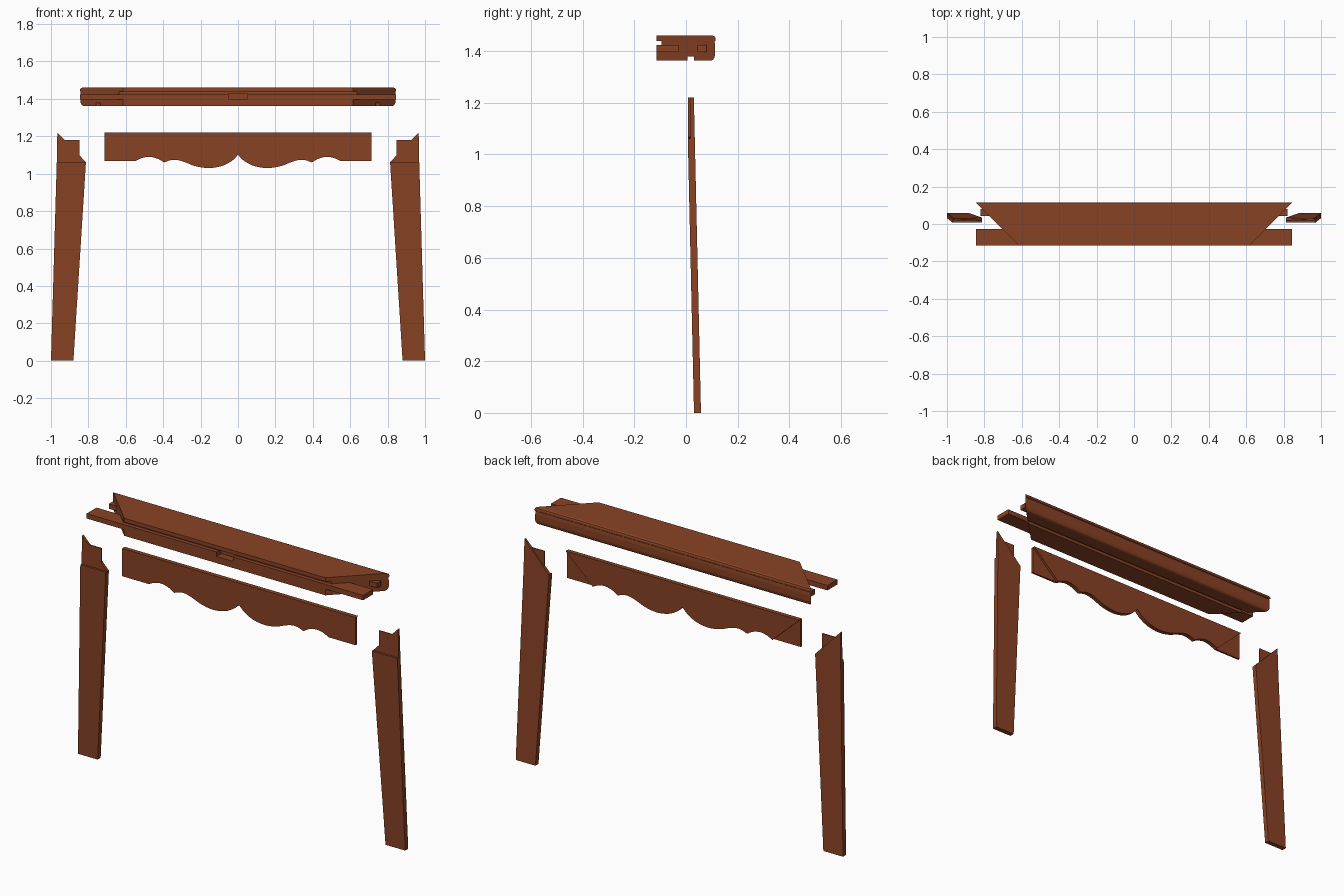
import bpy, bmesh
from mathutils import Vector

if "Cube" in bpy.data.objects:
    bpy.data.objects.remove(bpy.data.objects["Cube"])

wood = bpy.data.materials.new("reddish_brown_wood")
wood.diffuse_color = (0.25, 0.055, 0.018, 1)
wood.use_nodes = True
wood.node_tree.nodes["Principled BSDF"].inputs["Base Color"].default_value = wood.diffuse_color


def prism(bm, near, far):
    """Solid between two matching outlines of 3D points."""
    a = [bm.verts.new(p) for p in near]
    b = [bm.verts.new(p) for p in far]
    bm.faces.new(a)
    bm.faces.new(b[::-1])
    n = len(a)
    for i in range(n):
        j = (i + 1) % n
        bm.faces.new((a[j], a[i], b[i], b[j]))


def slab_xz(bm, outline, y0, y1):
    prism(bm, [(x, y0, z) for x, z in outline], [(x, y1, z) for x, z in outline])


def slab_xy(bm, outline, z0, z1):
    prism(bm, [(x, y, z0) for x, y in outline], [(x, y, z1) for x, y in outline])


def make(name, bm):
    bmesh.ops.recalc_face_normals(bm, faces=bm.faces)
    me = bpy.data.meshes.new(name)
    bm.to_mesh(me)
    bm.free()
    me.materials.append(wood)
    ob = bpy.data.objects.new(name, me)
    bpy.context.collection.objects.link(ob)
    return ob


def smooth_run(pts, steps=5):
    """Catmull-Rom curve through the points."""
    p = [Vector(q) for q in pts]
    p = [2 * p[0] - p[1]] + p + [2 * p[-1] - p[-2]]
    out = []
    for a, b, c, d in zip(p, p[1:], p[2:], p[3:]):
        for k in range(steps):
            t = k / steps
            out.append(tuple(0.5 * (2 * b + (c - a) * t + (2 * a - 5 * b + 4 * c - d) * t * t
                                    + (3 * b - a - 3 * c + d) * t ** 3)))
    return out


# Top rail: moulded section, grooved in front and below, ends mitred at 45 degrees
MITRE = 0.73
section = [(-0.115, 1.363), (0.006, 1.363), (0.006, 1.379), (0.030, 1.379), (0.030, 1.363),
           (0.097, 1.363), (0.105, 1.367), (0.110, 1.375), (0.113, 1.388), (0.113, 1.42),
           (0.111, 1.434), (0.111, 1.438), (0.115, 1.441), (0.115, 1.449), (0.112, 1.456),
           (0.104, 1.46), (-0.115, 1.46), (-0.115, 1.439), (-0.094, 1.439),
           (-0.094, 1.424), (-0.115, 1.424)]
bm = bmesh.new()
prism(bm, [(-MITRE - y, y, z) for y, z in section], [(MITRE + y, y, z) for y, z in section])
rail = make("top_rail", bm)

# Mortise in the middle of the rail front
bm = bmesh.new()
slab_xy(bm, [(-0.05, -0.13), (0.05, -0.13), (0.05, -0.075), (-0.05, -0.075)], 1.40, 1.43)
cutter = make("mortise_cutter", bm)
cutter.hide_render = True
cutter.hide_viewport = True
mod = rail.modifiers.new("mortise", 'BOOLEAN')
mod.operation = 'DIFFERENCE'
mod.solver = 'EXACT'
mod.object = cutter

# Long tenon and short stub tenon at each rail end
for s, side in ((-1, "left"), (1, "right")):
    for name, y0, y1, end in (("long_tenon", -0.115, -0.028, 0.845),
                              ("stub_tenon", 0.044, 0.079, 0.82)):
        bm = bmesh.new()
        slab_xy(bm, [(s * (MITRE + y0), y0), (s * end, y0), (s * end, y1),
                     (s * (MITRE + y1), y1)], 1.397, 1.424)
        make(f"{side}_{name}", bm)

# Scalloped apron: full front layer, back layer mitred at both ends
big = smooth_run([(0, 1.10), (0.035, 1.067), (0.09, 1.04), (0.16, 1.03), (0.23, 1.041),
                  (0.285, 1.062), (0.325, 1.073), (0.36, 1.072), (0.395, 1.060)])
small = smooth_run([(0.395, 1.060), (0.43, 1.080), (0.475, 1.090), (0.515, 1.083), (0.55, 1.067)])
half = big + small + [(0.55, 1.067)]
scallop = [(-x, z) for x, z in half[:0:-1]] + half
W, TOP, BOT = 0.714, 1.22, 1.067
bm = bmesh.new()
slab_xz(bm, scallop + [(W, BOT), (W, TOP), (-W, TOP), (-W, BOT)], 0.007, 0.018)
slab_xz(bm, scallop + [(W, TOP), (-W, TOP)], 0.018, 0.031)
make("scalloped_apron", bm)


# Legs: tapered and raked, with a recessed mitre and a square tongue on top
def leg_front(z):
    return 0.031 - 0.0226 * z


SHOULDER = 1.062
for s, side in ((-1, "left"), (1, "right")):
    bm = bmesh.new()
    lower = [(1.0, 0), (0.88, 0), (0.813, SHOULDER), (0.969, SHOULDER)]
    prism(bm, [(s * x, leg_front(z), z) for x, z in lower],
          [(s * x, leg_front(z) + 0.027, z) for x, z in lower])
    mitre = [(0.969, SHOULDER), (0.813, SHOULDER), (0.966, 1.22)]
    prism(bm, [(s * x, 0.018, z) for x, z in mitre],
          [(s * x, leg_front(z) + 0.027, z) for x, z in mitre])
    slab_xz(bm, [(s * x, z) for x, z in ((0.927, 1.18), (0.848, 1.18), (0.848, 1.098))],
            0.018, 0.024)
    make(f"{side}_leg", bm)
